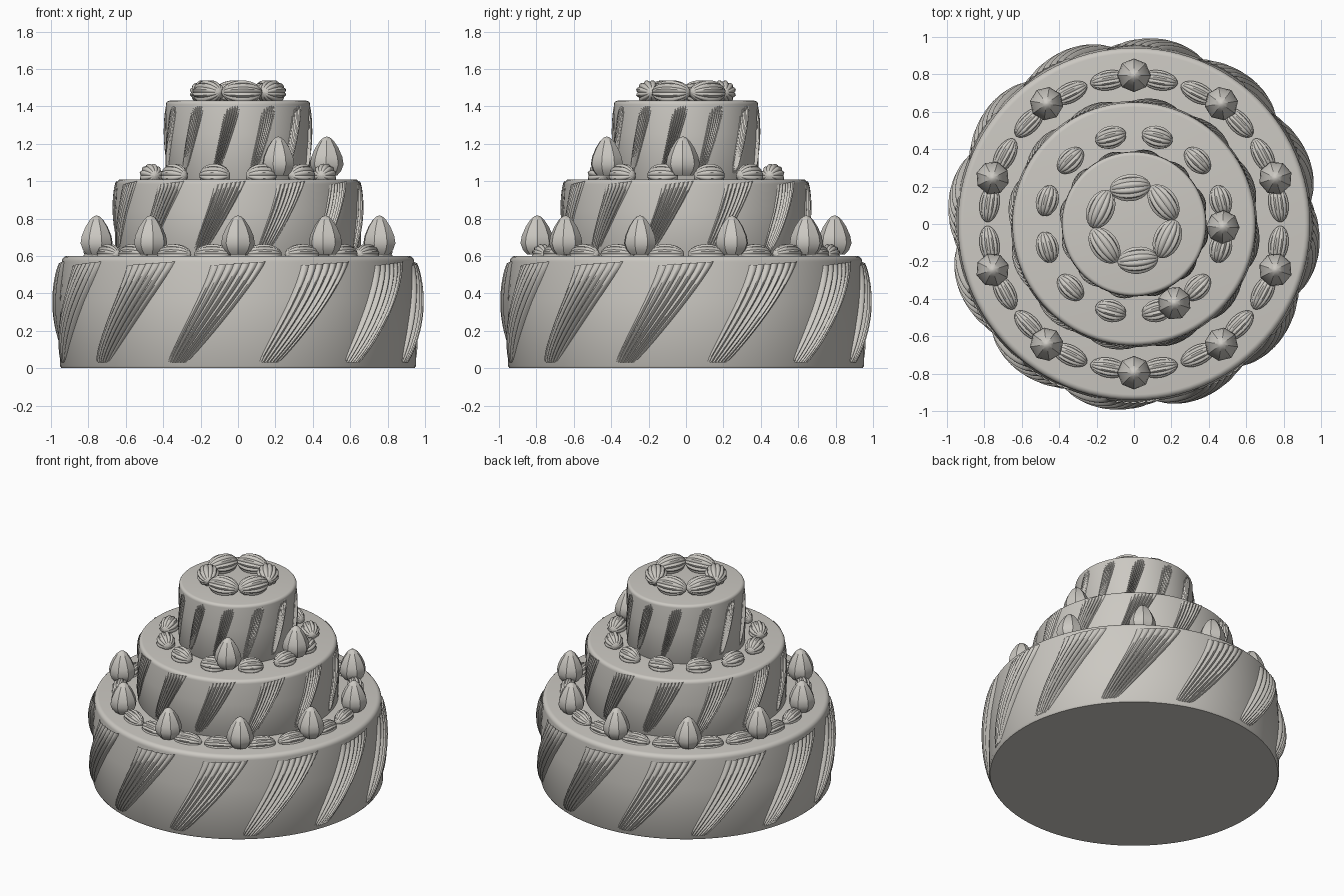
import bpy
from math import sin, cos, pi, radians

cube = bpy.data.objects.get("Cube")
if cube:
    bpy.data.objects.remove(cube, do_unlink=True)

icing = bpy.data.materials.new("warm_grey_icing")
icing.use_nodes = True
icing.diffuse_color = (0.6, 0.58, 0.54, 1)
icing.node_tree.nodes["Principled BSDF"].inputs["Base Color"].default_value = (0.6, 0.58, 0.54, 1)


def grid_faces(rows, cols, closed, start=0):
    """Quads for a grid of points, closed around each row if asked."""
    faces = []
    for i in range(rows - 1):
        for j in range(cols if closed else cols - 1):
            k = (j + 1) % cols
            a, b = start + i * cols, start + (i + 1) * cols
            faces.append((a + j, a + k, b + k, b + j))
    return faces


def make_object(name, verts, faces, angle=35):
    mesh = bpy.data.meshes.new(name)
    mesh.from_pydata(verts, [], faces)
    mesh.materials.append(icing)
    obj = bpy.data.objects.new(name, mesh)
    bpy.context.collection.objects.link(obj)
    bpy.ops.object.select_all(action='DESELECT')
    obj.select_set(True)
    bpy.context.view_layer.objects.active = obj
    bpy.ops.object.shade_smooth_by_angle(angle=radians(angle))
    return obj


def lathe(name, profile, sides, angle=35):
    """Turn a bottom-to-top outline around z and cap both ends."""
    verts = [(r * cos(2 * pi * j / sides), r * sin(2 * pi * j / sides), z)
             for r, z in profile for j in range(sides)]
    faces = grid_faces(len(profile), sides, True)
    faces.append(tuple(reversed(range(sides))))
    faces.append(tuple(range(len(verts) - sides, len(verts))))
    return make_object(name, verts, faces, angle)


def tier(name, radius, top_radius, z0, z1, bevel):
    profile = [(radius - 0.008, z0), (radius, z0 + 0.012), (radius, z0 + (z1 - z0) * 0.6),
               (top_radius, z1 - bevel)]
    for k in range(1, 6):
        a = k * pi / 10
        profile.append((top_radius - bevel * (1 - cos(a)), z1 - bevel * (1 - sin(a))))
    return lathe(name, profile, 96)


def piped_swirls(name, radius, z0, z1, relief, phase, twist, width_low, width_high, groove):
    """Twelve slanted bands of ridged icing around a tier."""
    ridges, per, rows = 7, 6, 20
    cols = ridges * per + 1
    verts, faces = [], []
    for band in range(12):
        start = len(verts)
        for i in range(rows + 1):
            t = i / rows
            swell = sin(pi * (0.03 + 0.94 * t)) ** 0.55
            half = (width_low + (width_high - width_low) * t ** 0.8) / 2
            middle = phase + band * 30 - twist * (1 - t) ** 1.15
            for j in range(cols):
                u = j / (cols - 1)
                ridge = abs(sin(pi * ridges * u))
                across = (4 * u * (1 - u)) ** 0.4
                r = radius - 0.008 + (relief + 0.008) * swell * across * (1 - groove + groove * ridge)
                a = radians(middle + half * (2 * u - 1) - 90)
                z = z0 + (z1 - z0) * t + 0.02 * (u - 0.5) * t
                verts.append((r * cos(a), r * sin(a), z))
        faces += grid_faces(rows + 1, cols, False, start)
    return make_object(name, verts, faces, 40)


def shell_ring(name, angles, ring, z, length, width, height):
    """Ridged lemon-shaped dollops lying along a circle."""
    rows, sides, lobes = 12, 48, 12
    verts, faces = [], []
    for deg in angles:
        start = len(verts)
        a = radians(deg)
        for i in range(rows + 1):
            s = pi * (0.01 + 0.98 * i / rows)
            along, fat = -cos(s) * length / 2, sin(s) ** 1.1
            for j in range(sides):
                b = 2 * pi * j / sides
                rib = 0.86 + 0.14 * abs(sin(lobes * b / 2))
                out = ring + width / 2 * fat * rib * cos(b)
                verts.append((out * cos(a) - along * sin(a), out * sin(a) + along * cos(a),
                              z + height * fat * rib * sin(b)))
        faces += grid_faces(rows + 1, sides, True, start)
        faces.append(tuple(start + j for j in reversed(range(sides))))
        faces.append(tuple(len(verts) - sides + j for j in range(sides)))
    return make_object(name, verts, faces, 40)


def berry(name, deg, ring, z):
    outline = [(0.055, 0), (0.077, 0.025), (0.09, 0.06), (0.083, 0.1),
               (0.062, 0.148), (0.036, 0.187), (0.016, 0.204), (0.003, 0.208)]
    obj = lathe(name, outline, 8, 30)
    a = radians(deg)
    obj.location = (ring * cos(a), ring * sin(a), z)
    obj.rotation_euler.z = a
    return obj


# Stacked cake tiers
tier("bottom_tier", 0.952, 0.942, 0, 0.6, 0.03)
tier("middle_tier", 0.658, 0.65, 0.58, 1.01, 0.025)
tier("top_tier", 0.387, 0.385, 0.99, 1.43, 0.02)

# Slanted piping on the sides
piped_swirls("bottom_piping", 0.95, 0.03, 0.56, 0.05, 0, 20, 7, 18, 0.45)
piped_swirls("middle_piping", 0.656, 0.61, 0.99, 0.022, -4, 15, 6, 15, 0.85)
piped_swirls("top_piping", 0.386, 1.03, 1.405, 0.016, -4, 15, 6, 14, 0.9)

# Piped shells on each ledge
shell_ring("bottom_shells", [18 + 36 * k + d for k in range(10) for d in (-10, 10)],
           0.78, 0.61, 0.2, 0.11, 0.055)
shell_ring("middle_shells", [15 + 30 * k for k in range(12)], 0.48, 1.03, 0.17, 0.125, 0.065)
shell_ring("top_shells", [36 + 60 * k for k in range(6)], 0.195, 1.475, 0.22, 0.15, 0.066)

# Berries
for k in range(10):
    berry("bottom_berry_%d" % (k + 1), 18 + 36 * k, 0.795, 0.608)
for k, deg in enumerate((-2, -63)):
    berry("middle_berry_%d" % (k + 1), deg, 0.475, 1.03)
